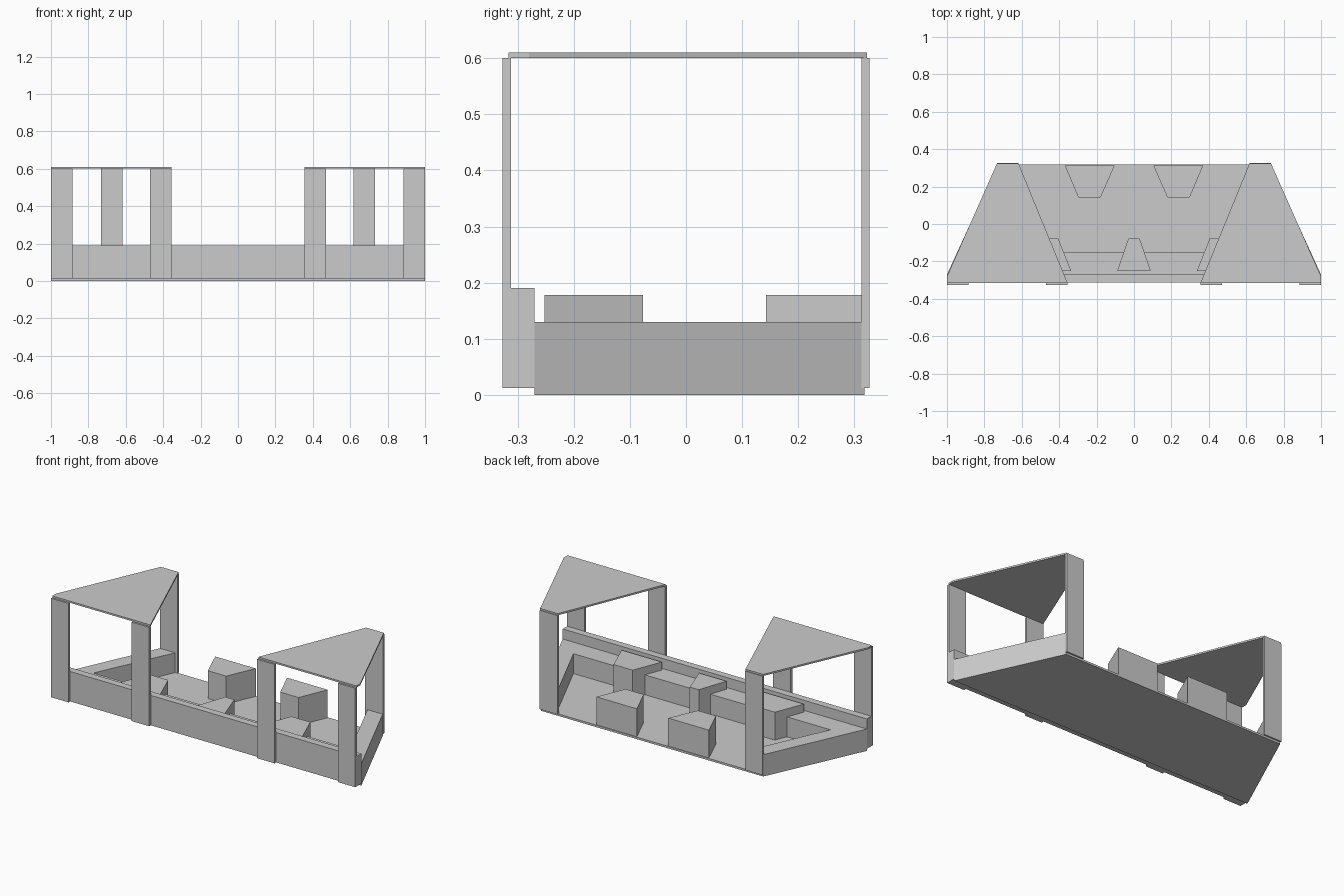
import bpy, bmesh

if "Cube" in bpy.data.objects:
    bpy.data.objects.remove(bpy.data.objects["Cube"])


def prism(name, outline, z0, z1):
    """Extrude a plan outline (x, y) vertically from z0 to z1."""
    bm = bmesh.new()
    face = bm.faces.new([bm.verts.new((x, y, z0)) for x, y in outline])
    out = bmesh.ops.extrude_face_region(bm, geom=[face])
    top = [v for v in out["geom"] if isinstance(v, bmesh.types.BMVert)]
    bmesh.ops.translate(bm, vec=(0, 0, z1 - z0), verts=top)
    bmesh.ops.recalc_face_normals(bm, faces=bm.faces)
    mesh = bpy.data.meshes.new(name)
    bm.to_mesh(mesh)
    bm.free()
    obj = bpy.data.objects.new(name, mesh)
    bpy.context.collection.objects.link(obj)
    return obj


def box(name, x0, x1, y0, y1, z0, z1):
    return prism(name, [(x0, y0), (x1, y0), (x1, y1), (x0, y1)], z0, z1)


FLOOR = 0.012
ROOF = 0.60

# Trapezoid floor plate
prism("floor", [(-1, -0.27), (1, -0.27), (0.73, 0.318), (-0.73, 0.318)], 0, FLOOR)

# Low front wall
box("front_wall", -1, 1, -0.312, -0.27, FLOOR, 0.19)

# U-shaped bench along the front and both slanted ends
prism("bench", [(-1, -0.27), (1, -0.27), (0.73, 0.318), (0.63, 0.318),
                (0.845, -0.15), (-0.845, -0.15), (-0.63, 0.318), (-0.73, 0.318)],
      FLOOR, 0.13)

# Tapered block in the middle of the bench
prism("middle_block", [(-0.09, -0.252), (0.09, -0.252), (0.03, -0.077), (-0.03, -0.077)],
      FLOOR, 0.178)

# Mirrored parts: posts, roofs and wide tapered blocks
for s, side in ((-1, "left"), (1, "right")):
    box(f"{side}_outer_front_post", s * 0.885, s * 1.0, -0.327, -0.312, FLOOR, ROOF)
    box(f"{side}_inner_front_post", s * 0.355, s * 0.47, -0.327, -0.312, FLOOR, ROOF)
    box(f"{side}_back_post", s * 0.617, s * 0.733, 0.313, 0.327, FLOOR, ROOF)

    prism(f"{side}_roof", [(s * 1.0, -0.316), (s * 0.355, -0.316), (s * 0.617, 0.323),
                           (s * 0.733, 0.323), (s * 1.0, -0.28)], ROOF, 0.61)

    prism(f"{side}_bench_block", [(s * 0.335, -0.252), (s * 0.60, -0.252),
                                  (s * 0.53, -0.077), (s * 0.405, -0.077)], FLOOR, 0.178)

    prism(f"{side}_back_block", [(s * 0.103, 0.314), (s * 0.37, 0.314),
                                 (s * 0.298, 0.143), (s * 0.178, 0.143)], FLOOR, 0.178)
